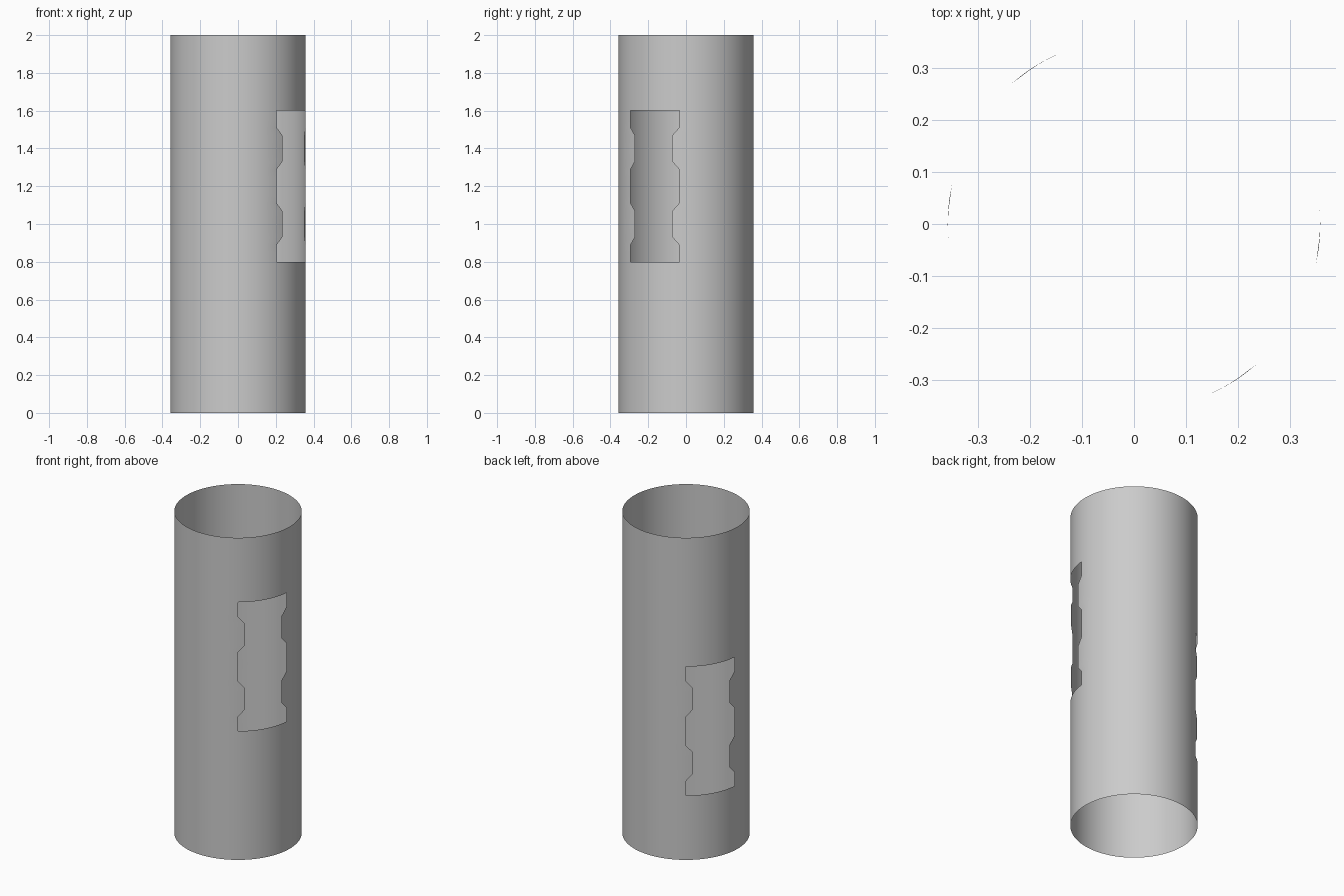
import bpy, bmesh, math

if "Cube" in bpy.data.objects:
    bpy.data.objects.remove(bpy.data.objects["Cube"])

R, ROWS, HEIGHT = 0.358, 45, 2.0
WIDE, NARROW, SECTOR = 24.75, 18.3, 35.0   # half angles in degrees
HOLE_ROWS = 18
HOLES = [(-30.4, 18), (149.6, 9)]          # centre angle, first row
MID, FLANGE, PLAIN = 16, 4, 36             # columns per zone


def half_width(k):
    # two narrow waists along the window height
    return NARROW if 3 <= k <= 6 or 12 <= k <= 15 else WIDE


def row_columns(row):
    """(angle, window start row or None) for each column of one ring."""
    cols = []
    for centre, start in HOLES:
        h = half_width(row - start)
        for i in range(FLANGE):
            cols.append((centre - SECTOR + (SECTOR - h) * i / FLANGE, None))
        for i in range(MID):
            cols.append((centre - h + 2 * h * i / MID, start))
        for i in range(FLANGE):
            cols.append((centre + h + (SECTOR - h) * i / FLANGE, None))
        for i in range(PLAIN):
            cols.append((centre + SECTOR + (180 - 2 * SECTOR) * i / PLAIN, None))
    return cols


# Open, single-walled tube with two windows left out
bm = bmesh.new()
rings, tags = [], []
for row in range(ROWS + 1):
    cols = row_columns(row)
    tags = [t for _, t in cols]
    rings.append([bm.verts.new((R * math.cos(math.radians(a)),
                                R * math.sin(math.radians(a)),
                                HEIGHT * row / ROWS)) for a, _ in cols])

n = len(tags)
for row in range(ROWS):
    for c in range(n):
        s = tags[c]
        if s is not None and s <= row < s + HOLE_ROWS:
            continue
        d = (c + 1) % n
        f = bm.faces.new((rings[row][c], rings[row][d],
                          rings[row + 1][d], rings[row + 1][c]))
        f.smooth = True

# remove points left floating inside the windows
bmesh.ops.delete(bm, geom=[v for v in bm.verts if not v.link_faces], context='VERTS')

mesh = bpy.data.meshes.new("tube_shell")
bm.to_mesh(mesh)
bm.free()
bpy.context.collection.objects.link(bpy.data.objects.new("tube_shell", mesh))
